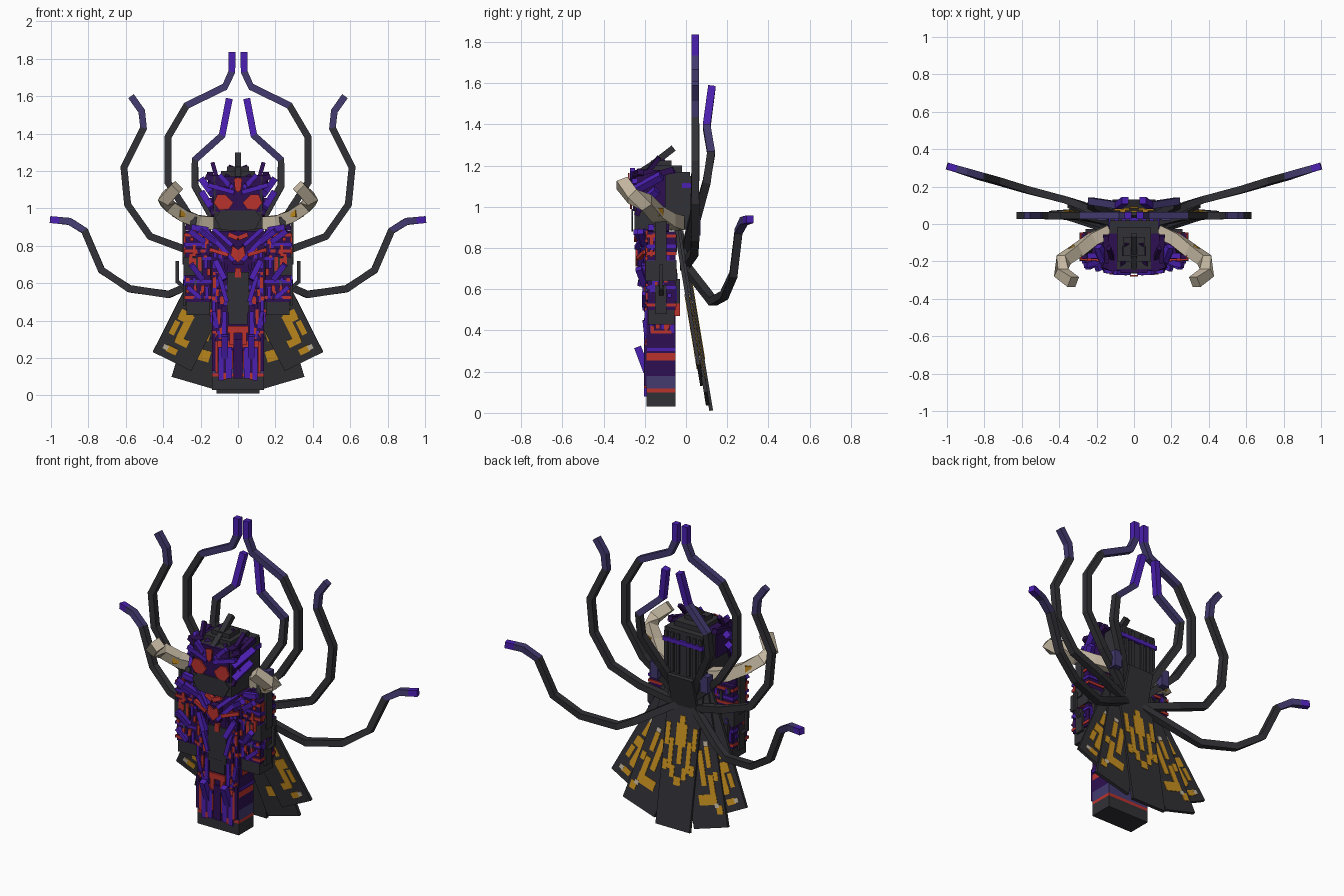
import bpy, bmesh, math, random
from mathutils import Matrix, Vector

random.seed(7)
if "Cube" in bpy.data.objects:
    bpy.data.objects.remove(bpy.data.objects["Cube"])

COLOURS = [("charcoal", (.031, .031, .037)), ("violet", (.072, .014, .44)),
           ("dark_purple", (.027, .005, .085)), ("indigo", (.055, .043, .16)),
           ("red", (.49, .032, .027)), ("bone", (.56, .48, .36)), ("gold", (.58, .28, .014))]
GREY, VIO, DARK, INDI, RED, BONE, GOLD = range(7)
MATS = []
for name, c in COLOURS:
    m = bpy.data.materials.new(name)
    m.use_nodes = True
    m.diffuse_color = (*c, 1)
    m.node_tree.nodes["Principled BSDF"].inputs["Base Color"].default_value = (*c, 1)
    MATS.append(m)

class Part:
    """Collects boxes, bars and swept tubes; mirrored parts add a copy across x."""
    def __init__(self, name, mirror=False):
        self.name, self.mirror, self.bm = name, mirror, bmesh.new()

    def box(self, c, s, mat, m=Matrix()):
        r = bmesh.ops.create_cube(self.bm, size=1, matrix=m @ Matrix.Translation(c) @ Matrix.Diagonal((*s, 1)))
        for f in {f for v in r["verts"] for f in v.link_faces}:
            f.material_index = mat

    def spans(self, *specs):
        for *axes, mat in specs:
            self.box([(a + b) / 2 for a, b in axes], [b - a for a, b in axes], mat)

    def sweep(self, pts, w, mats, taper=1.0):
        pts, rings = [Vector(p) for p in pts], []
        n = len(pts) - 1
        for i, p in enumerate(pts):
            t = (pts[min(i + 1, n)] - pts[max(i - 1, 0)]).normalized()
            a = t.cross((0, 1, 0) if abs(t.y) < .9 else (1, 0, 0)).normalized()
            b, h = a.cross(t).normalized(), w / 2 * (1 + (taper - 1) * i / n)
            rings.append([self.bm.verts.new(p + a * h * u + b * h * v)
                          for u, v in ((-1, -1), (1, -1), (1, 1), (-1, 1))])
        for r, s, mat in zip(rings, rings[1:], mats):
            for k in range(4):
                self.bm.faces.new((r[k], r[k - 3], s[k - 3], s[k])).material_index = mat
        for r, mat in ((rings[0], mats[0]), (rings[-1], mats[-1])):
            self.bm.faces.new(r).material_index = mat

    def bars(self, *specs):
        for p, q, w, mat in specs:
            self.sweep([p, q], w, [mat])

    def plate(self, pts, y, mat):
        # flat polygon in the xz plane, thickened towards the front
        f = self.bm.faces.new([self.bm.verts.new((a, y, b)) for a, b in pts])
        r = bmesh.ops.extrude_face_region(self.bm, geom=[f])
        for v in [v for v in r["geom"] if isinstance(v, bmesh.types.BMVert)]:
            v.co.y -= .009
            for g in v.link_faces:
                g.material_index = mat

    def done(self):
        if self.mirror:
            r = bmesh.ops.duplicate(self.bm, geom=self.bm.verts[:] + self.bm.edges[:] + self.bm.faces[:])
            for v in [v for v in r["geom"] if isinstance(v, bmesh.types.BMVert)]:
                v.co.x *= -1
        bmesh.ops.recalc_face_normals(self.bm, faces=self.bm.faces)
        me = bpy.data.meshes.new(self.name)
        self.bm.to_mesh(me)
        self.bm.free()
        for m in MATS:
            me.materials.append(m)
        bpy.context.collection.objects.link(bpy.data.objects.new(self.name, me))

def speckle(part, n, x, z, y, mats, front=True):
    # scattered pixel strips standing slightly proud of a face
    for _ in range(n):
        a, b = random.uniform(x[0] + .012, x[1] - .012), random.uniform(z[0] + .03, z[1] - .03)
        h, d = random.choice((.018, .035, .06)), random.uniform(.008, .018)
        part.box((a, y, b) if front else (y, a, b), (.018, d, h) if front else (d, .018, h), random.choice(mats))

# Legs and boots
p = Part("legs", True)
for z0, z1, m in ((.03, .10, GREY), (.10, .118, RED), (.118, .18, INDI),
                  (.18, .255, DARK), (.255, .29, RED), (.29, .46, DARK)):
    p.spans(((0, .14), (-.192, -.05), (z0, z1), m))
for x, w, z0, z1, m in ((.012, .024, .09, .3, DARK), (.048, .03, .09, .26, VIO), (.07, .014, .12, .27, DARK),
                        (.091, .028, .08, .26, VIO), (.113, .014, .12, .29, RED), (.13, .02, .13, .33, DARK),
                        (.03, .008, .14, .24, RED), (.07, .016, .085, .12, RED), (.0275, .055, .335, .37, RED),
                        (.033, .025, .27, .335, RED), (.073, .025, .31, .45, VIO), (.025, .05, .38, .46, GREY)):
    p.spans(((x - w / 2, x + w / 2), (-.203, -.19), (z0, z1), m))
p.bars(((.07, -.19, .2), (.07, -.235, .32), .035, VIO), ((.11, -.19, .36), (.13, -.2, .45), .022, VIO))
p.spans(((.141, .147), (-.19, -.05), (.30, .315), VIO), ((.141, .147), (-.17, -.07), (.385, .4), RED))
speckle(p, 14, (.06, .14), (.28, .48), -.193, (VIO, RED, RED))
speckle(p, 10, (-.19, -.05), (.36, .48), .142, (VIO, RED, VIO), False)
p.done()

# Torso with chest armour
p = Part("torso", True)
p.spans(((0, .142), (-.192, -.05), (.46, .88), DARK), ((0, .06), (-.202, -.19), (.44, .66), GREY),
        ((0, .016), (-.206, -.19), (.63, .68), RED), ((.07, .14), (-.2, -.19), (.5, .53), RED),
        ((0, .03), (-.235, -.19), (.7, .8), DARK))
speckle(p, 45, (.05, .142), (.44, .8), -.194, (VIO, VIO, RED, RED, DARK))
p.bars(((.17, -.19, .88), (.02, -.225, .72), .025, VIO), ((.13, -.19, .89), (.03, -.24, .8), .022, VIO),
       ((.12, -.2, .72), (.07, -.22, .62), .03, VIO), ((.10, -.2, .64), (.06, -.2, .5), .024, VIO),
       ((.15, -.2, .78), (.05, -.23, .75), .02, RED), ((.12, -.2, .82), (.2, -.24, .88), .03, VIO),
       ((.05, -.23, .86), (.0, -.24, .84), .025, RED))
p.plate([(0, .71), (.04, .75), (.03, .8), (0, .78)], -.235, RED)
p.done()

# Arms, shoulder guards and hands
p = Part("arms", True)
p.spans(((.145, .282), (-.188, -.052), (.50, .88), DARK), ((.15, .275), (-.185, -.055), (.43, .5), GREY),
        ((.19, .292), (-.197, -.046), (.64, .74), GREY), ((.17, .26), (-.06, -.028), (.47, .53), RED),
        ((.17, .26), (-.06, -.028), (.53, .65), GREY), ((.28, .298), (-.15, -.095), (.7, .95), GREY),
        ((.28, .295), (-.15, -.095), (.48, .62), GREY))
for z0, m in ((.515, RED), (.60, VIO), (.725, VIO), (.765, RED), (.80, VIO), (.85, RED)):
    p.spans(((.143, .288), (-.194, -.046), (z0, z0 + .016), m))
speckle(p, 38, (.145, .285), (.5, .9), -.191, (VIO, RED, RED, INDI, DARK))
speckle(p, 24, (-.188, -.05), (.5, .89), .283, (VIO, RED, VIO), False)
speckle(p, 16, (.15, .28), (.5, .88), -.05, (VIO, RED, GREY))
p.bars(((.27, -.12, .56), (.325, -.12, .61), .02, GREY), ((.325, -.12, .6), (.325, -.12, .72), .018, GREY),
       ((.16, -.17, .885), (.25, -.17, .9), .03, VIO), ((.25, -.16, .84), (.235, -.12, .95), .03, GREY),
       ((.17, -.1, .885), (.28, -.1, .9), .035, DARK), ((.19, -.2, .62), (.25, -.23, .7), .03, VIO),
       ((.2, -.2, .52), (.27, -.2, .58), .025, VIO), ((.18, -.2, .82), (.26, -.22, .88), .03, VIO))
p.done()

# Helmeted head
p = Part("head", True)
p.spans(((0, .13), (-.25, .02), (.89, 1.17), GREY), ((0, .09), (-.2, -.02), (1.16, 1.2), GREY),
        ((0, .06), (-.17, -.07), (1.19, 1.225), GREY), ((0, .135), (-.02, .036), (1.09, 1.115), VIO),
        ((0, .12), (-.258, -.24), (.98, 1.17), DARK), ((.128, .138), (-.24, -.1), (1.0, 1.17), DARK),
        ((.09, .135), (-.25, -.05), (1.16, 1.178), DARK))
for x in (.035, .075, .115):
    p.spans(((x - .01, x + .01), (0, .032), (.91, 1.15), GREY))
p.plate([(.025, 1.03), (.05, .995), (.1, .99), (.13, 1.03), (.11, 1.075), (.07, 1.075)], -.262, RED)
p.plate([(0, 1.085), (.016, 1.1), (.022, 1.16), (0, 1.165)], -.273, RED)
p.plate([(0, .88), (.09, .885), (.125, .95), (.09, .99), (0, .99)], -.256, GREY)
p.bars(((.02, -.262, 1.085), (.16, -.25, 1.125), .024, VIO), ((.04, -.26, 1.12), (.17, -.22, 1.17), .03, DARK),
       ((.03, -.26, 1.11), (.1, -.26, 1.18), .025, VIO), ((.14, -.24, 1.0), (.19, -.14, 1.08), .035, VIO),
       ((.14, -.25, 1.08), (.19, -.12, 1.15), .035, VIO), ((.14, -.24, 1.13), (.15, -.06, 1.18), .03, DARK),
       ((.13, -.24, .96), (.15, -.2, 1.05), .025, DARK), ((.11, -.2, 1.15), (.135, -.13, 1.24), .022, DARK),
       ((.07, -.25, 1.14), (.04, -.1, 1.22), .025, DARK))
p.done()

# Crest bar, stub blocks and collar plate behind the neck
p = Part("crest")
p.sweep([(0, -.25, 1.15), (0, -.17, 1.2), (0, -.06, 1.285)], .032, [GREY, GREY])
p.done()
p = Part("nape_blocks", True)
p.spans(((.145, .195), (.02, .07), (.86, .96), INDI))
p.done()
p = Part("collar_plate")
p.box((0, 0, 0), (.17, .02, .2), GREY, Matrix.Translation((0, .03, .81)) @ Matrix.Rotation(math.radians(-14), 4, "X"))
p.done()

# Bone tusks curling forward from the shoulders, with a gold inlay
p = Part("tusks", True)
p.sweep([(.13, -.04, .92), (.22, -.08, .93), (.3, -.14, .965), (.375, -.19, 1.02),
         (.39, -.26, 1.05), (.325, -.31, 1.115)], .07, [BONE] * 5, .85)
p.box((0, 0, 0), (.035, .073, .04), GOLD, Matrix.Translation((.315, -.15, .975)) @ Matrix.Rotation(-.62, 4, "Z"))
p.done()

# Back tendrils, listed from root to tip
TENDRILS = {
    "upper_tendrils": ([(.05, -.01, .76), (.26, .04, .96), (.375, .045, 1.14), (.375, .045, 1.38), (.275, .045, 1.55),
                        (.07, .045, 1.65), (.033, .045, 1.73), (.033, .045, 1.835)], [GREY] * 4 + [INDI, INDI, VIO]),
    "side_tendrils": ([(.04, -.01, .71), (.28, .04, .78), (.47, .045, .85), (.59, .045, 1.02), (.61, .045, 1.22),
                       (.505, .045, 1.43), (.515, .045, 1.52), (.572, .045, 1.6)], [GREY] * 5 + [INDI, INDI]),
    "lower_tendrils": ([(.04, -.01, .72), (.28, .10, .58), (.37, .13, .54), (.58, .185, .57), (.73, .23, .67), (.82, .255, .88),
                        (.9, .28, .93), (.95, .295, .935), (1.0, .31, .94)], [GREY] * 5 + [INDI, INDI, VIO]),
    "inner_tendrils": ([(.06, -.01, .79), (.13, .05, .94), (.23, .10, 1.12), (.23, .122, 1.26), (.085, .1, 1.39),
                        (.047, .126, 1.585)], [GREY] * 3 + [INDI, VIO])}
for name, (pts, mats) in TENDRILS.items():
    p = Part(name, True)
    p.sweep(pts, .04, mats, .92)
    p.done()

# Fanned cape panels with gold pixel streaks: (offset, drop, width, height)
OUTER = [(.02, .6, .04, .16), (.045, .54, .07, .06), (0, .67, .07, .04), (.03, .735, .06, .035),
         (.07, .62, .03, .08), (.05, .44, .03, .1)]
MIDDLE = [(.01, .7, .12, .06), (.05, .62, .035, .12), (0, .52, .035, .2), (.05, .46, .03, .12),
          (-.05, .42, .035, .12), (.085, .57, .03, .05), (.08, .76, .04, .05)]
CENTRE = [(0, .34, .07, .13), (0, .26, .035, .06), (0, .45, .03, .12), (0, .61, .045, .05)]
for s in (-1, 1):
    CENTRE += [(s * .06, .46, .028, .18), (s * .09, .35, .028, .13), (s * .04, .56, .03, .07), (s * .09, .53, .03, .06)]

def cape_panel(name, angle, length, layer, streaks, spots, mirror):
    p = Part(name, mirror)
    m = (Matrix.Translation((0, -.046, .88)) @ Matrix.Rotation(math.radians(9.4), 4, "X")
         @ Matrix.Rotation(math.radians(-angle), 4, "Y"))
    p.box((0, layer, -length / 2), (.23, .018, length), GREY, m)
    for u, v, w, h in streaks:
        p.box((u, layer, -v), (w, .024, h), GOLD, m)
    for u, v in spots:
        p.box((u, layer, -v), (.028, .025, .025), BONE, m)
    p.done()

SPOTS = [(.065, .735), (.05, .385)]
cape_panel("cape_centre", 0, .885, .024, CENTRE, [], False)
cape_panel("cape_middle_panels", 16.5, .86, .012, MIDDLE, SPOTS, True)
cape_panel("cape_outer_panels", 26.5, .79, 0, OUTER, SPOTS, True)
